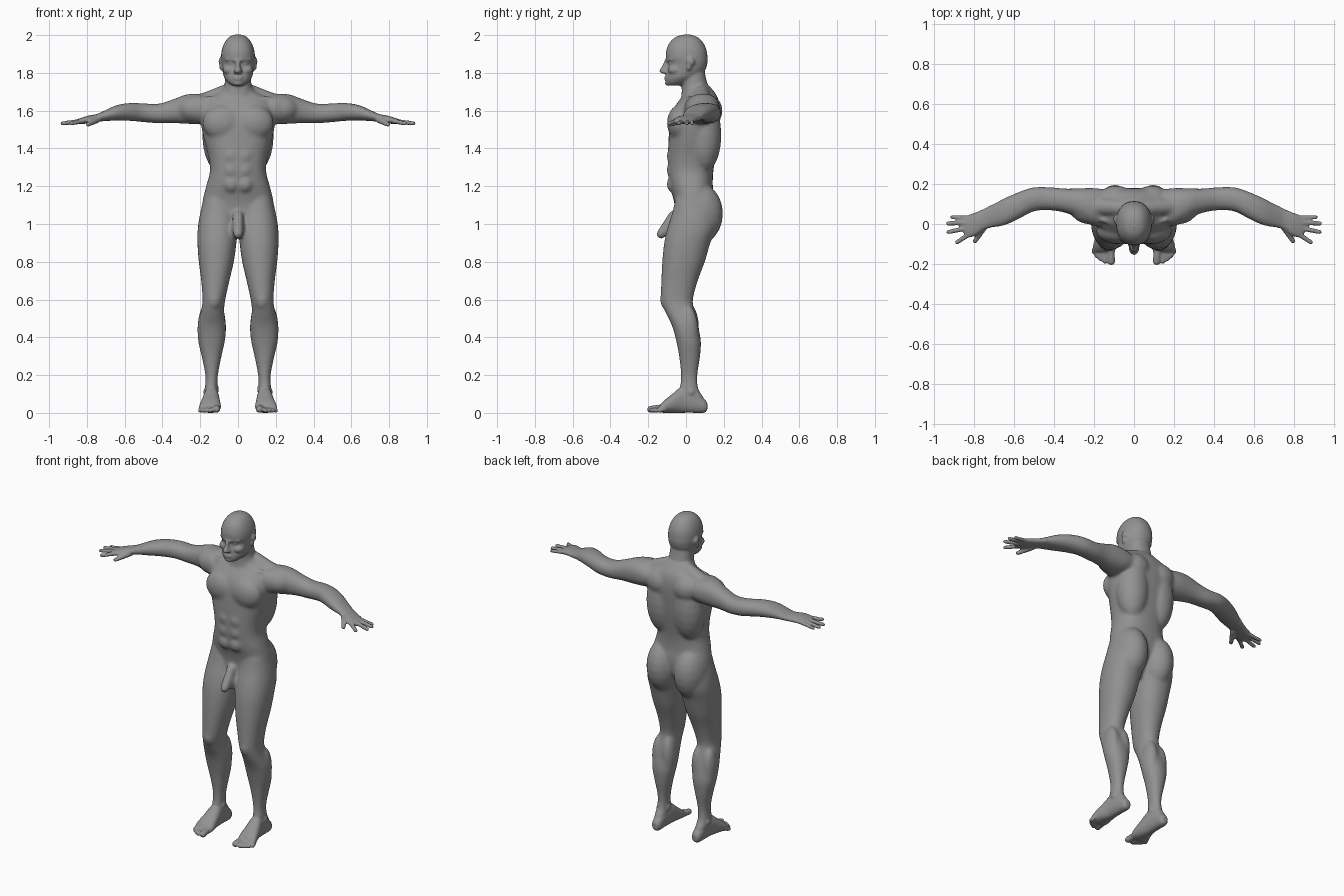
import bpy, math
from mathutils import Vector

verts, faces = [], []
AX = {'x': 0, 'y': 1, 'z': 2}


def add_tube(loops):
    """Closed tube through equal-length loops, faces turned outward."""
    base, n = len(verts), len(loops[0])
    for loop in loops:
        verts.extend(tuple(c) for c in loop)
    new = []
    for i in range(len(loops) - 1):
        for k in range(n):
            a, b = base + i * n + k, base + i * n + (k + 1) % n
            new.append((a, b, b + n, a + n))
    new.append(tuple(base + k for k in reversed(range(n))))
    new.append(tuple(base + (len(loops) - 1) * n + k for k in range(n)))
    # signed volume decides the facing
    vol = 0
    for f in new:
        p = Vector(verts[f[0]])
        for j in range(1, len(f) - 1):
            vol += p.dot(Vector(verts[f[j]]).cross(Vector(verts[f[j + 1]])))
    faces.extend(new if vol > 0 else [f[::-1] for f in new])


def loft(axes, rings, side=1, e=2.2, n=28, sub=4):
    """Rings are (t, u0, u1, v0, v1); axes names the t, u and v directions."""
    full = []
    for i in range(len(rings) - 1):
        a, b, c, d = (rings[max(i - 1, 0)], rings[i], rings[i + 1],
                      rings[min(i + 2, len(rings) - 1)])
        for k in range(sub):
            f = k / sub
            full.append([0.5 * (2 * q + (r - p) * f + (2 * p - 5 * q + 4 * r - s) * f * f
                                + (3 * q - p - 3 * r + s) * f ** 3)
                         for p, q, r, s in zip(a, b, c, d)])
    full.append(rings[-1])
    loops = []
    for t, u0, u1, v0, v1 in full:
        loop = []
        for k in range(n):
            c, s = math.cos(2 * math.pi * k / n), math.sin(2 * math.pi * k / n)
            c = math.copysign(abs(c) ** (2 / e), c)
            s = math.copysign(abs(s) ** (2 / e), s)
            co = [0, 0, 0]
            co[AX[axes[0]]] = t
            co[AX[axes[1]]] = (u0 + u1) / 2 + c * (u1 - u0) / 2
            co[AX[axes[2]]] = (v0 + v1) / 2 + s * (v1 - v0) / 2
            co[0] *= side
            loop.append(co)
        loops.append(loop)
    add_tube(loops)


def sym(rings):
    return [(z, -w, w, a, b) for z, w, a, b in rings]


def blob(c, r, side=1, n=20):
    loops = []
    for i in range(11):
        h = math.radians(-80 + 16 * i)
        loops.append([(side * c[0] + r[0] * math.cos(h) * math.cos(2 * math.pi * k / n),
                       c[1] + r[1] * math.cos(h) * math.sin(2 * math.pi * k / n),
                       c[2] + r[2] * math.sin(h)) for k in range(n)])
    add_tube(loops)


def rod(p, q, r0, r1, side=1, n=12):
    """Tapered rod with round ends."""
    p, q = Vector((p[0] * side, *p[1:])), Vector((q[0] * side, *q[1:]))
    t = (q - p).normalized()
    u = t.orthogonal().normalized()
    v = t.cross(u)
    ends = [(p, r0, h) for h in (-75, -50, -25, 0)] + [(q, r1, h) for h in (0, 25, 50, 75)]
    loops = []
    for c, r, h in ends:
        h = math.radians(h)
        loops.append([c + t * r * math.sin(h) + r * math.cos(h)
                      * (u * math.cos(2 * math.pi * k / n) + v * math.sin(2 * math.pi * k / n))
                      for k in range(n)])
    add_tube(loops)


# torso
loft('zxy', sym([
    (.93, .05, -.03, .07), (.99, .13, -.045, .10), (1.05, .185, -.055, .14),
    (1.12, .188, -.064, .15), (1.20, .169, -.085, .142), (1.28, .149, -.096, .145),
    (1.36, .158, -.096, .158), (1.44, .179, -.093, .17), (1.52, .195, -.088, .177),
    (1.58, .197, -.078, .18), (1.63, .188, -.055, .178), (1.67, .155, -.022, .168),
    (1.70, .10, -.01, .15), (1.735, .07, -.01, .12)]), e=2.4)
# neck
loft('zxy', sym([(1.86, .06, -.01, .092), (1.79, .067, -.022, .102),
                 (1.73, .073, -.022, .117), (1.66, .095, -.025, .14)]))
# head and jaw
loft('zxy', sym([
    (2.002, .02, -.018, .026), (1.989, .048, -.056, .062), (1.96, .071, -.087, .091),
    (1.92, .086, -.104, .109), (1.88, .090, -.106, .114), (1.85, .087, -.094, .113),
    (1.81, .082, -.099, .099), (1.775, .073, -.105, .055), (1.748, .052, -.104, .01),
    (1.733, .032, -.094, -.025)]))
# nose, lips, chin
loft('zxy', sym([(1.870, .011, -.112, -.08), (1.835, .012, -.128, -.08),
                 (1.809, .020, -.143, -.08), (1.796, .016, -.124, -.08)]), n=16)
blob((0, -.100, 1.777), (.029, .016, .007))
blob((0, -.099, 1.764), (.025, .016, .007))
blob((0, -.09, 1.746), (.027, .022, .015))
# genitals
blob((0, -.075, .975), (.039, .040, .055))
rod((0, -.065, 1.045), (0, -.131, .947), .029, .027)

# leg, foot and arm profiles
LEG = [(1.14, .03, .18, -.055, .12), (1.06, .01, .20, -.073, .15),
       (.98, .004, .213, -.098, .157), (.90, .008, .215, -.116, .129),
       (.80, .022, .208, -.126, .10), (.70, .045, .195, -.131, .063),
       (.60, .067, .188, -.132, .037), (.54, .073, .196, -.113, .045),
       (.46, .064, .213, -.074, .065), (.38, .069, .211, -.052, .079),
       (.30, .087, .193, -.037, .075), (.20, .106, .173, -.027, .061),
       (.13, .109, .175, -.032, .064), (.085, .108, .175, -.035, .09),
       (.04, .110, .172, -.03, .105)]
FOOT = [(.113, .122, .156, .015, .055), (.095, .110, .168, 0, .075),
        (.04, .105, .175, 0, .12), (-.02, .100, .182, 0, .138),
        (-.07, .094, .195, 0, .102), (-.115, .090, .206, 0, .066),
        (-.138, .094, .206, .002, .042)]
ARM = [(.12, .00, .17, 1.55, 1.665), (.20, -.01, .18, 1.53, 1.688),
       (.27, .025, .179, 1.53, 1.687), (.34, .055, .177, 1.534, 1.662),
       (.42, .068, .184, 1.533, 1.637), (.50, .063, .184, 1.539, 1.639),
       (.57, .028, .163, 1.546, 1.641), (.64, -.005, .133, 1.547, 1.63),
       (.70, -.018, .103, 1.545, 1.604), (.745, -.026, .079, 1.54, 1.583),
       (.79, -.057, .059, 1.533, 1.574), (.825, -.068, .047, 1.529, 1.564),
       (.85, -.057, .033, 1.529, 1.555)]
FINGERS = [((.80, .032), (.912, .034), .0115), ((.82, .008), (.930, .003), .013),
           ((.82, -.018), (.928, -.040), .013), ((.815, -.045), (.885, -.092), .013)]
TOES = [(.113, -.187, .019), (.145, -.186, .0135), (.166, -.175, .0125),
        (.185, -.16, .0125), (.201, -.14, .012)]

for s in (1, -1):
    loft('zxy', LEG, s)
    loft('yxz', FOOT, s)
    loft('xyz', ARM, s)
    # fingers and thumb
    for p, q, r in FINGERS:
        rod((*p, 1.547), (*q, 1.532), r, r * .87, s)
    rod((.745, -.008, 1.552), (.795, -.086, 1.526), .018, .012, s)
    # toes
    for x, y, r in TOES:
        rod((x * .85 + .022, -.11, r + .01), (x, y, r), r, r, s)
    # chest, back, shoulder and seat muscles
    blob((.082, -.035, 1.535), (.108, .066, .095), s)
    blob((.092, .095, 1.47), (.098, .093, .20), s)
    blob((.09, .115, 1.60), (.09, .079, .085), s)
    blob((.225, .088, 1.608), (.10, .09, .079), s)
    blob((.095, .065, 1.055), (.100, .132, .165), s)
    for z in (1.21, 1.285, 1.36):
        blob((.036, -.066, z), (.044, .037, .046), s)
    # sloping neck muscle, collarbone and neck cords
    rod((.055, .08, 1.70), (.20, .09, 1.642), .042, .045, s, 20)
    rod((.02, -.027, 1.65), (.16, .02, 1.668), .012, .012, s)
    rod((.06, .02, 1.80), (.018, -.017, 1.665), .016, .012, s)
    # kneecap, calf muscles, ankle bones
    blob((.127, -.102, .60), (.038, .036, .055), s)
    blob((.106, .015, .45), (.043, .055, .13), s)
    blob((.175, .01, .44), (.040, .055, .13), s)
    blob((.114, .015, .125), (.013, .022, .022), s)
    blob((.170, .025, .11), (.013, .022, .022), s)
    # brow, eye, cheekbone, nostril, ear
    rod((.012, -.099, 1.869), (.058, -.077, 1.872), .011, .010, s)
    blob((.034, -.078, 1.849), (.019, .014, .009), s)
    blob((.046, -.058, 1.815), (.034, .038, .026), s)
    blob((.014, -.112, 1.805), (.010, .014, .009), s)
    blob((.090, .024, 1.860), (.013, .022, .024), s)
    blob((.087, .015, 1.832), (.012, .014, .020), s)

# fuse all parts into one smooth skin
mesh = bpy.data.meshes.new("body")
mesh.from_pydata(verts, [], faces)
body = bpy.data.objects.new("body", mesh)
bpy.context.collection.objects.link(body)
rem = body.modifiers.new("fuse", 'REMESH')
rem.mode = 'VOXEL'
rem.voxel_size = .0065
rem.use_smooth_shade = True
skin = bpy.data.meshes.new_from_object(
    body.evaluated_get(bpy.context.evaluated_depsgraph_get()))
body.modifiers.clear()
body.data = skin
grey = bpy.data.materials.new("dark_grey")
grey.diffuse_color = (.29, .29, .29, 1)
skin.materials.clear()
skin.materials.append(grey)

# soften large forms strongly, keep face, hands and feet crisp
soft = body.vertex_groups.new(name="soft")
soft.add([v.index for v in skin.vertices
          if abs(v.co.x) < .72 and .15 < v.co.z < 1.72], 1, 'REPLACE')
m = body.modifiers.new("soften_forms", 'SMOOTH')
m.factor, m.iterations, m.vertex_group = .5, 26, "soft"
m = body.modifiers.new("soften_all", 'SMOOTH')
m.factor, m.iterations = .5, 3
